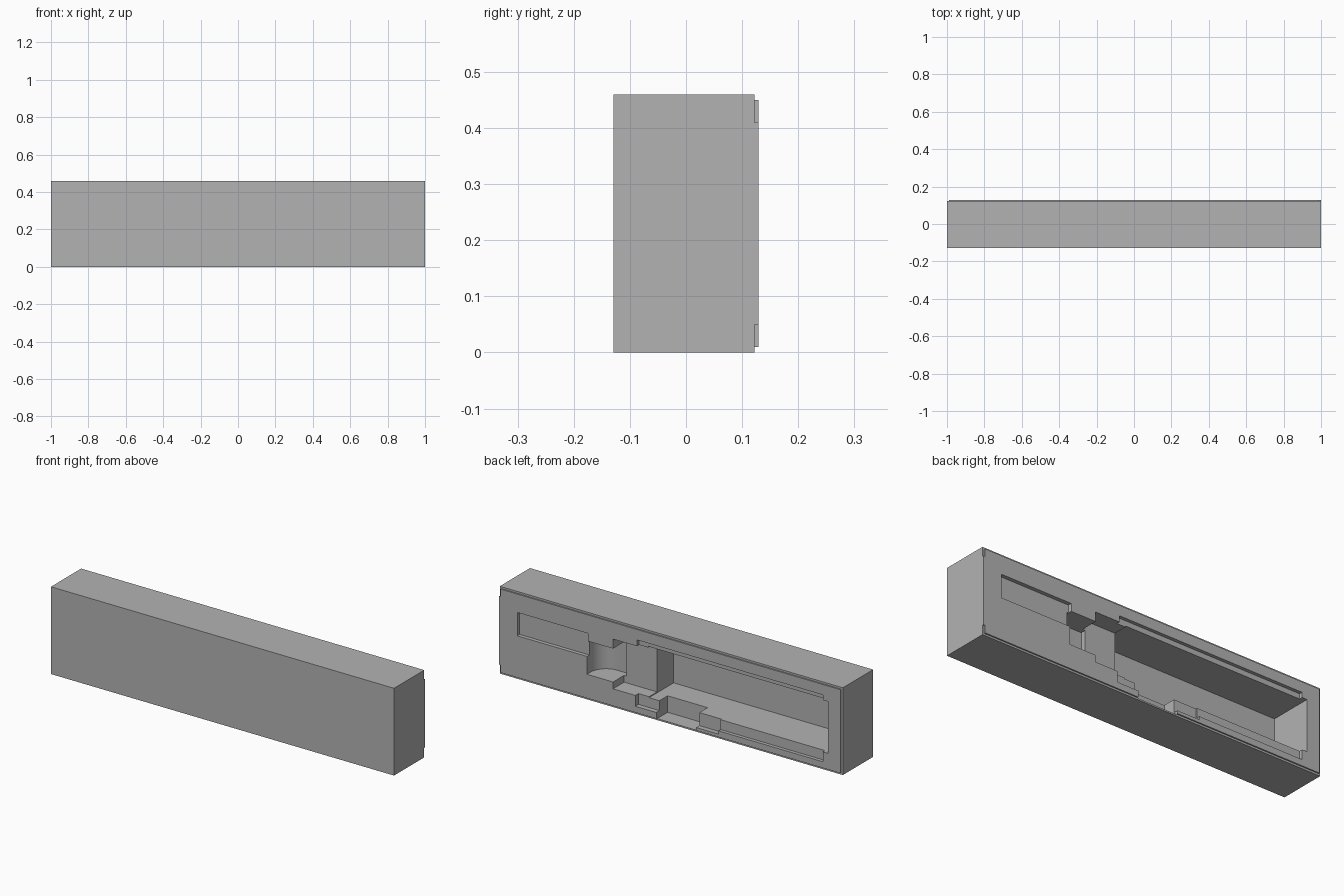
import bpy, bmesh, math

cube = bpy.data.objects.get("Cube")
if cube:
    bpy.data.objects.remove(cube, do_unlink=True)

BACK, FRONT, TOP = 0.129, -0.129, 0.46

grey = bpy.data.materials.new("plain grey")
grey.use_nodes = True
grey.diffuse_color = (0.45, 0.45, 0.45, 1)
grey.node_tree.nodes["Principled BSDF"].inputs["Base Color"].default_value = (0.45, 0.45, 0.45, 1)


def make_object(name, bm):
    bmesh.ops.recalc_face_normals(bm, faces=bm.faces)
    mesh = bpy.data.meshes.new(name)
    bm.to_mesh(mesh)
    bm.free()
    mesh.materials.append(grey)
    ob = bpy.data.objects.new(name, mesh)
    bpy.context.collection.objects.link(ob)
    return ob


def prism(name, outline, z0, z1):
    """Upright prism from an outline in x and y."""
    bm = bmesh.new()
    face = bm.faces.new([bm.verts.new((x, y, z0)) for x, y in outline])
    new = bmesh.ops.extrude_face_region(bm, geom=[face])["geom"]
    bmesh.ops.translate(bm, vec=(0, 0, z1 - z0),
                        verts=[g for g in new if isinstance(g, bmesh.types.BMVert)])
    return make_object(name, bm)


def box(name, x0, x1, y0, y1, z0, z1):
    return prism(name, [(x0, y0), (x1, y0), (x1, y1), (x0, y1)], z0, z1)


def rod(name, x, z, radius, y0, y1):
    bm = bmesh.new()
    bmesh.ops.create_cone(bm, cap_ends=True, segments=32, radius1=radius,
                          radius2=radius, depth=y1 - y0)
    for v in bm.verts:
        v.co = (x + v.co.x, (y0 + y1) / 2 + v.co.z, z + v.co.y)
    return make_object(name, bm)


def cut(cutter):
    """Subtract the cutter from the case and throw it away."""
    mod = case.modifiers.new("cut", "BOOLEAN")
    mod.operation, mod.solver, mod.object = "DIFFERENCE", "EXACT", cutter
    bpy.context.view_layer.objects.active = case
    bpy.ops.object.modifier_apply(modifier=mod.name)
    bpy.data.objects.remove(cutter, do_unlink=True)


def pocket(x0, x1, z0, z1, depth):
    cut(box("pocket", x0, x1, BACK - depth, BACK + 0.05, z0, z1))


case = box("case", -1, 1, FRONT, BACK, 0, TOP)

# Stepped rim round the open back
STEP, RIM = 0.007, 0.01
pocket(-1.1, 1.1, -0.1, RIM, STEP)
pocket(-1.1, 1.1, TOP - RIM, TOP + 0.1, STEP)
pocket(-1.1, RIM - 1, -0.1, TOP + 0.1, STEP)
for z0, z1 in ((-0.1, 0.05), (TOP - 0.05, TOP + 0.1)):
    pocket(1 - RIM, 1.1, z0, z1, STEP)

# Main deep pocket with its shallow lid recess
pocket(-0.917, 0.143, 0.095, 0.368, 0.23)
pocket(-0.888, 0.195, 0.043, 0.395, 0.018)

# Side slot, middle ledge and lower notches
pocket(0.48, 0.893, 0.23, 0.353, 0.02)
pocket(0.10, 0.335, 0.1, 0.362, 0.092)
pocket(0.05, 0.205, 0.043, 0.12, 0.026)
pocket(-0.15, 0.083, 0.008, 0.12, 0.094)
pocket(-0.28, -0.12, 0.026, 0.11, 0.026)

# Bay with a rounded inner corner
R, X, Y = 0.09, 0.487, BACK - 0.12
corner = [(X - R + R * math.cos(a), Y + R - R * math.sin(a))
          for a in (math.pi / 2 * i / 12 for i in range(13))]
cut(prism("bay", [(X, BACK + 0.05)] + corner + [(0.32, Y), (0.32, BACK + 0.05)], 0.136, 0.312))

# Screw holes, counterbored from the front
for x, inset in ((-0.967, 0.033), (0.905, 0.06)):
    for z in (inset, TOP - inset):
        cut(rod("bore", x, z, 0.016, FRONT - 0.05, BACK + 0.05))
        cut(rod("counterbore", x, z, 0.027, FRONT - 0.05, FRONT + 0.06))

bpy.ops.object.select_all(action="DESELECT")
case.select_set(True)
bpy.context.view_layer.objects.active = case
bpy.ops.object.shade_smooth_by_angle(angle=math.radians(30))
